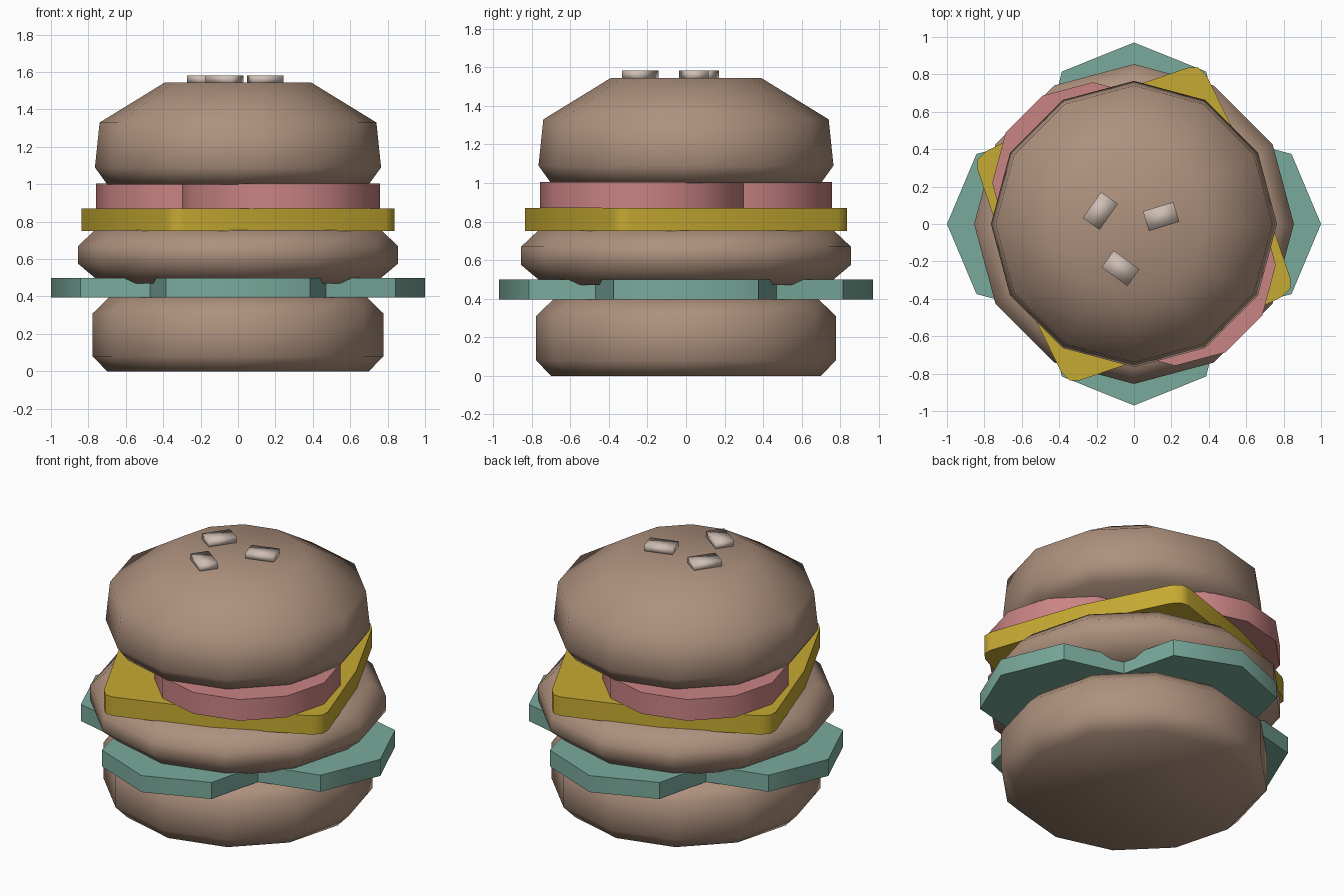
import bpy, bmesh, math
from mathutils import Matrix, Vector

cube = bpy.data.objects.get("Cube")
if cube:
    bpy.data.objects.remove(cube, do_unlink=True)


def material(name, rgb):
    """Flat colour given as sRGB bytes, stored as linear values."""
    col = [((c / 255 + 0.055) / 1.055) ** 2.4 for c in rgb] + [1.0]
    mat = bpy.data.materials.new(name)
    mat.use_nodes = True
    mat.diffuse_color = col
    bsdf = mat.node_tree.nodes["Principled BSDF"]
    bsdf.inputs["Base Color"].default_value = col
    bsdf.inputs["Roughness"].default_value = 0.8
    return mat


BROWN = material("baked brown", (174, 145, 125))
GREEN = material("leaf green", (122, 170, 156))
YELLOW = material("cheese yellow", (198, 170, 50))
PINK = material("tomato pink", (202, 131, 131))
CREAM = material("seed cream", (206, 190, 179))


def finish(name, bm, mat, angle):
    """Turn a bmesh into a shaded object."""
    bmesh.ops.recalc_face_normals(bm, faces=bm.faces)
    mesh = bpy.data.meshes.new(name)
    bm.to_mesh(mesh)
    bm.free()
    mesh.materials.append(mat)
    obj = bpy.data.objects.new(name, mesh)
    bpy.context.collection.objects.link(obj)
    bpy.ops.object.select_all(action='DESELECT')
    obj.select_set(True)
    bpy.context.view_layer.objects.active = obj
    if angle is None:
        bpy.ops.object.shade_smooth()
    else:
        bpy.ops.object.shade_smooth_by_angle(angle=math.radians(angle))
    return obj


def ring(radius, sides=12):
    steps = [math.tau * i / sides for i in range(sides)]
    return [(radius * math.cos(a), radius * math.sin(a)) for a in steps]


def lathe(name, profile, mat):
    """Twelve-sided round part from (radius, height) pairs, capped at both ends."""
    bm = bmesh.new()
    loops = [[bm.verts.new((x, y, z)) for x, y in ring(r)] for r, z in profile]
    for low, high in zip(loops, loops[1:]):
        for i in range(len(low)):
            j = (i + 1) % len(low)
            bm.faces.new((low[i], low[j], high[j], high[i]))
    bm.faces.new(loops[0])
    bm.faces.new(loops[-1])
    return finish(name, bm, mat, None)


def slab(name, outline, bottom, top, mat):
    """Flat slice with the given outline."""
    bm = bmesh.new()
    base = bm.faces.new([bm.verts.new((x, y, bottom)) for x, y in outline])
    result = bmesh.ops.extrude_face_region(bm, geom=[base], use_keep_orig=True)
    verts = [v for v in result["geom"] if isinstance(v, bmesh.types.BMVert)]
    bmesh.ops.translate(bm, verts=verts, vec=(0, 0, top - bottom))
    return finish(name, bm, mat, 50)


# Buns and patty
lathe("bottom_bun", [(0.70, 0), (0.777, 0.08), (0.777, 0.31), (0.69, 0.395)], BROWN)
lathe("patty", [(0.73, 0.47), (0.855, 0.575), (0.855, 0.67), (0.765, 0.755)], BROWN)
lathe("top_bun", [(0.70, 1.0), (0.765, 1.09), (0.74, 1.33), (0.39, 1.545)], BROWN)

# Lettuce: one quarter of the wavy outline, mirrored to the others
quarter = [(1, 0), (0.842, 0.375), (0.47, 0.47), (0.386, 0.815), (0, 0.97)]
half = quarter + [(-x, y) for x, y in reversed(quarter[:-1])]
leaf = half + [(x, -y) for x, y in reversed(half[1:-1])]
slab("lettuce", leaf, 0.395, 0.5, GREEN)

# Cheese: one clipped corner and a bulging edge, turned four times
corner = [(0.29, 0.836), (0.345, 0.836), (0.39, 0.79), (0.648, 0.265)]
sheet = []
for turn in range(4):
    sheet += corner
    corner = [(y, -x) for x, y in corner]
slab("cheese", sheet, 0.75, 0.87, YELLOW)

# Two overlapping tomato slices
for name, side in (("tomato_left", 1), ("tomato_right", -1)):
    shift = 0.22 * side
    slab(name, [(x + shift, y - shift) for x, y in ring(0.538)], 0.87, 1.005, PINK)

# Seeds on the crown
for i, (x, y, turn) in enumerate([(-0.18, 0.07, 55), (0.145, 0.04, 17), (-0.072, -0.237, -36)]):
    bm = bmesh.new()
    bmesh.ops.create_cube(bm, size=1, matrix=Matrix.LocRotScale(
        Vector((x, y, 1.56)),
        Matrix.Rotation(math.radians(turn), 3, 'Z').to_quaternion(),
        Vector((0.17, 0.11, 0.045))))
    finish(f"seed_{i + 1}", bm, CREAM, None)
